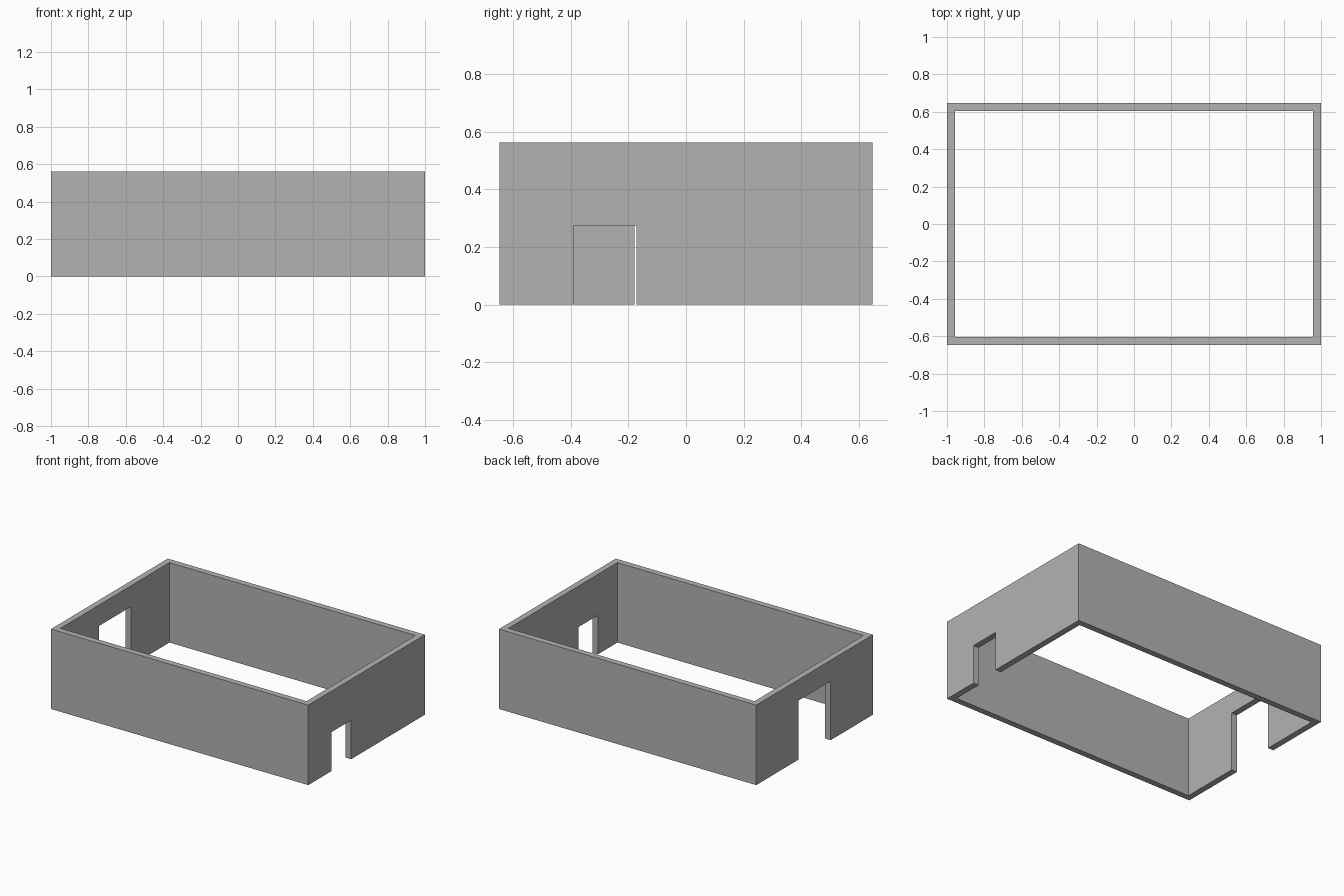
import bpy

if "Cube" in bpy.data.objects:
    bpy.data.objects.remove(bpy.data.objects["Cube"], do_unlink=True)

LENGTH, WIDTH, HEIGHT, WALL = 2.0, 1.296, 0.562, 0.043

grey = bpy.data.materials.new("wall grey")
grey.use_nodes = True
grey.diffuse_color = (0.45, 0.45, 0.45, 1)
grey.node_tree.nodes["Principled BSDF"].inputs["Base Color"].default_value = grey.diffuse_color


def box(name, low, high):
    """Axis-aligned box between two corners."""
    bpy.ops.mesh.primitive_cube_add(size=1, location=[(a + b) / 2 for a, b in zip(low, high)])
    obj = bpy.context.object
    obj.name = name
    obj.scale = [b - a for a, b in zip(low, high)]
    bpy.ops.object.transform_apply(location=True, rotation=False, scale=True)
    obj.data.materials.append(grey)
    return obj


def cut(target, cutter):
    """Subtract the cutter from the target, then discard it."""
    cutter.hide_render = True
    mod = target.modifiers.new(cutter.name, "BOOLEAN")
    mod.operation = "DIFFERENCE"
    mod.solver = "EXACT"
    mod.object = cutter
    bpy.context.view_layer.objects.active = target
    bpy.ops.object.modifier_apply(modifier=mod.name)
    bpy.data.objects.remove(cutter, do_unlink=True)


# Outer block of the four walls
x, y = LENGTH / 2, WIDTH / 2
walls = box("walls", (-x, -y, 0), (x, y, HEIGHT))

# Room space, open at the top and bottom
cut(walls, box("room_space", (WALL - x, WALL - y, -0.1), (x - WALL, y - WALL, HEIGHT + 0.1)))

# Doorways: small one in the left end wall, wide one in the right end wall
for name, side, y0, y1, top in (
    ("small_doorway", 1, -0.388, -0.172, 0.274),
    ("wide_doorway", -1, -0.179, 0.179, 0.415),
):
    cx = side * x
    cut(walls, box(name, (cx - 0.1, y0, -0.1), (cx + 0.1, y1, top)))
